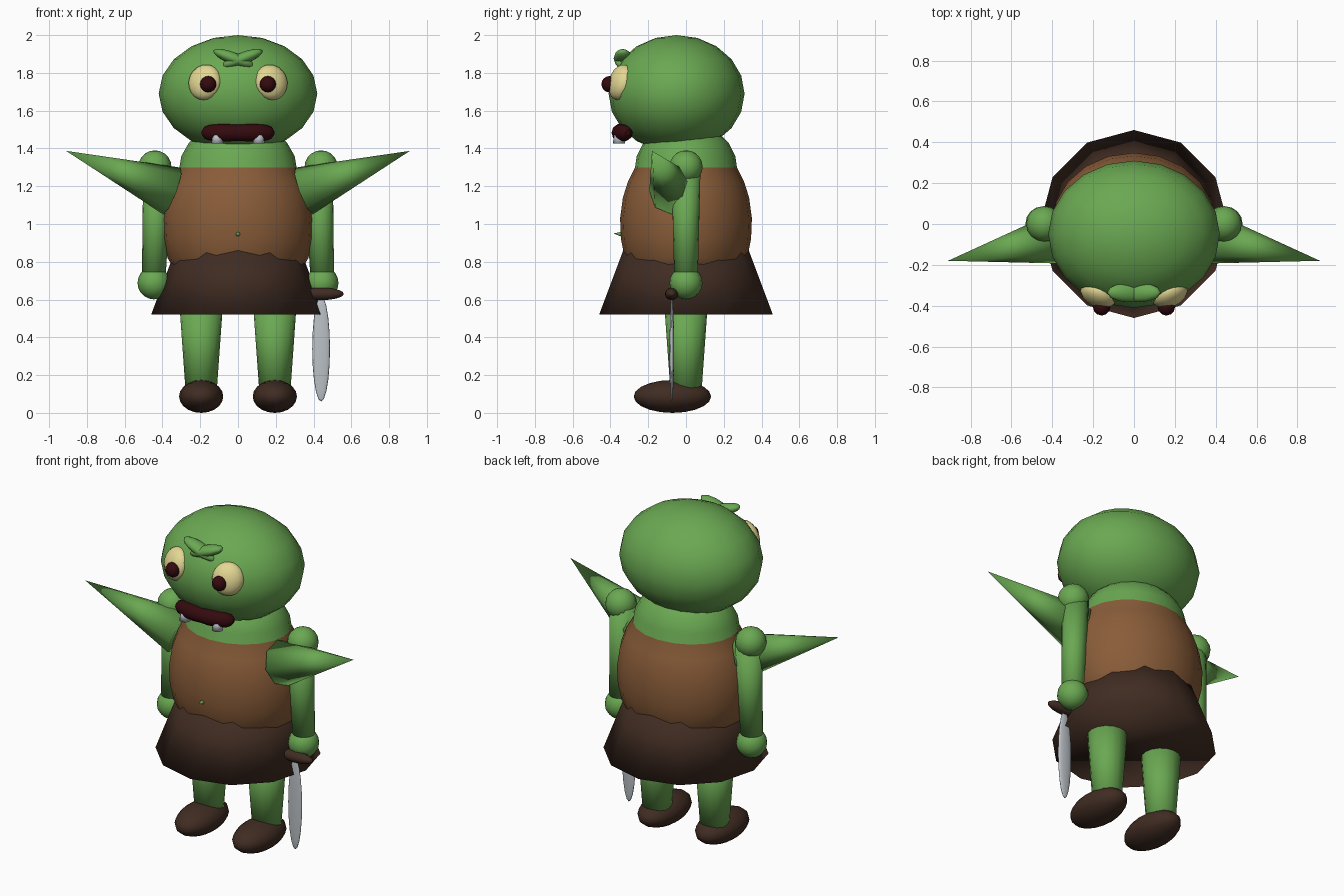
import bpy, bmesh, math
from mathutils import Vector, Matrix, Euler

cube = bpy.data.objects.get("Cube")
if cube:
    bpy.data.objects.remove(cube, do_unlink=True)


def material(name, rgb):
    """Flat material from an 8-bit colour, stored as linear."""
    lin = [((c / 255 + 0.055) / 1.055) ** 2.4 for c in rgb] + [1]
    m = bpy.data.materials.new(name)
    m.use_nodes = True
    m.diffuse_color = lin
    m.node_tree.nodes["Principled BSDF"].inputs["Base Color"].default_value = lin
    return m


GREEN = material("green skin", (106, 168, 82))
TUNIC = material("tunic brown", (138, 93, 57))
LEATHER = material("dark leather", (64, 44, 34))
EYE = material("pale yellow", (228, 216, 148))
MAROON = material("dark maroon", (52, 10, 14))
STEEL = material("steel grey", (188, 194, 199))


def finish(name, bm, *mats, smooth=True):
    bmesh.ops.recalc_face_normals(bm, faces=bm.faces)
    for f in bm.faces:
        f.smooth = smooth
    mesh = bpy.data.meshes.new(name)
    bm.to_mesh(mesh)
    bm.free()
    for m in mats:
        mesh.materials.append(m)
    obj = bpy.data.objects.new(name, mesh)
    bpy.context.scene.collection.objects.link(obj)
    return obj


def ball(name, mat, center, radii, turn=(0, 0, 0), seg=16, rings=10):
    """Ellipsoid, optionally turned by degrees."""
    bm = bmesh.new()
    rot = Euler([math.radians(a) for a in turn]).to_matrix().to_4x4()
    bmesh.ops.create_uvsphere(
        bm, u_segments=seg, v_segments=rings, radius=1,
        matrix=Matrix.Translation(center) @ rot @ Matrix.Diagonal((*radii, 1)))
    return finish(name, bm, mat)


def cone(name, mat, start, end, r1, r2, seg=16):
    """Capped cone running between two points."""
    a, b = Vector(start), Vector(end)
    rot = (b - a).to_track_quat('Z', 'Y').to_matrix().to_4x4()
    bm = bmesh.new()
    bmesh.ops.create_cone(bm, cap_ends=True, segments=seg, radius1=r1, radius2=r2,
                          depth=(b - a).length,
                          matrix=Matrix.Translation((a + b) / 2) @ rot)
    return finish(name, bm, mat)


# Torso: lathed profile, tunic below the collar and skin above it
COLLAR = 1.3
profile = [(0.7, 0.3), (0.82, 0.373), (0.92, 0.396), (1.03, 0.401), (1.14, 0.384),
           (1.22, 0.355), (COLLAR, 0.31), (1.36, 0.3), (1.43, 0.26), (1.5, 0.18)]
bm = bmesh.new()
SEG = 20
rings = []
for z, r in profile:
    ring = []
    for i in range(SEG):
        t = math.tau * i / SEG
        ring.append(bm.verts.new((r * math.cos(t), 0.87 * r * math.sin(t), z)))
    rings.append(ring)
for lo, hi in zip(rings, rings[1:]):
    for i in range(SEG):
        j = (i + 1) % SEG
        bm.faces.new((lo[i], lo[j], hi[j], hi[i]))
bm.faces.new(rings[0])
bm.faces.new(rings[-1])
for f in bm.faces:
    f.material_index = int(f.calc_center_median().z > COLLAR)
finish("torso", bm, TUNIC, GREEN)

# Skirt and belly button
cone("skirt", LEATHER, (0, 0, 0.52), (0, 0, 0.88), 0.46, 0.325, seg=12)
cone("belly_button", GREEN, (0, -0.33, 0.945), (0, -0.385, 0.95), 0.016, 0, seg=8)

# Head
ball("head", GREEN, (0, -0.05, 1.69), (0.42, 0.36, 0.31), seg=20, rings=10)

# Mouth: thick bent lip with tapered ends
curve = bpy.data.curves.new("mouth", 'CURVE')
curve.dimensions = '3D'
curve.bevel_depth = 0.048
curve.bevel_resolution = 3
curve.use_fill_caps = True
half = [(0.188, 0.3), (0.175, 0.65), (0.15, 0.9), (0.1, 1.0), (0.05, 1.0)]
path = [(-x, r) for x, r in half] + [(0, 0.93)] + half[::-1]
spline = curve.splines.new('POLY')
spline.points.add(len(path) - 1)
for p, (x, r) in zip(spline.points, path):
    p.co = (x, -0.35 + 1.2 * x * x, 1.483, 1)
    p.radius = r
spline.use_smooth = True
curve.materials.append(MAROON)
mouth = bpy.data.objects.new("mouth", curve)
bpy.context.scene.collection.objects.link(mouth)

# Paired parts
for side, s in (("left", 1), ("right", -1)):
    # Face
    ball(side + "_eye", EYE, (s * 0.175, -0.345, 1.75), (0.092, 0.058, 0.096),
         (-15, 0, s * 24))
    ball(side + "_pupil", MAROON, (s * 0.158, -0.405, 1.74), (0.043, 0.043, 0.043),
         seg=12, rings=8)
    ball(side + "_brow", GREEN, (s * 0.022, -0.335, 1.876), (0.117, 0.048, 0.032),
         (0, s * -21, 0), seg=12, rings=8)
    cone(side + "_tooth", STEEL, (s * 0.11, -0.355, 1.425), (s * 0.11, -0.355, 1.48),
         0.033, 0.024, seg=10)
    cone(side + "_ear", GREEN, (s * 0.35, -0.065, 1.175), (s * 0.91, -0.18, 1.387),
         0.132, 0, seg=8)
    # Arm
    ball(side + "_shoulder", GREEN, (s * 0.44, 0, 1.302), (0.088, 0.088, 0.088))
    cone(side + "_arm", GREEN, (s * 0.447, 0, 0.69), (s * 0.425, 0, 1.3), 0.062, 0.077)
    ball(side + "_hand", GREEN, (s * 0.445, 0, 0.688), (0.087, 0.087, 0.087))
    # Leg
    cone(side + "_leg", GREEN, (s * 0.195, 0, 0.08), (s * 0.195, 0, 0.6), 0.08, 0.117)
    ball(side + "_shoe", LEATHER, (s * 0.195, -0.072, 0.087), (0.117, 0.205, 0.087))

# Knife in the left hand
ball("knife_guard", LEATHER, (0.44, -0.075, 0.63), (0.12, 0.036, 0.033))
ball("knife_blade", STEEL, (0.44, -0.075, 0.34), (0.047, 0.012, 0.28))
